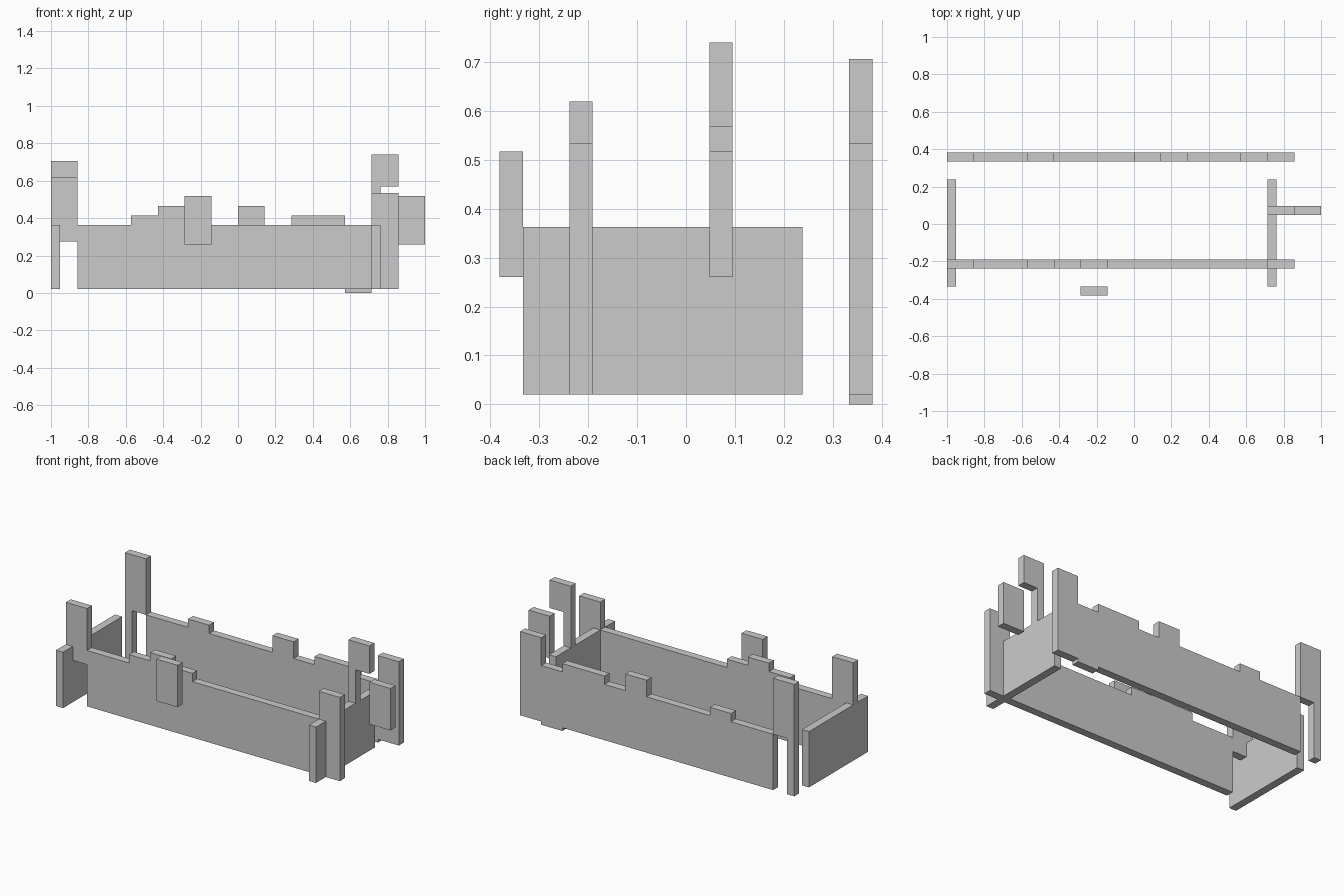
import bpy
import bmesh

if "Cube" in bpy.data.objects:
    bpy.data.objects.remove(bpy.data.objects["Cube"])

U = 1 / 7          # horizontal module
T = U / 3          # panel thickness
B, W = 0.02, 0.362  # bottom and top of the walls
LOW, HIGH, TOWER = 0.413, 0.464, 0.533


def panel(name, outline, y):
    """Extrude an x-z outline (x in modules) from y to y + T."""
    bm = bmesh.new()
    face = bm.faces.new([bm.verts.new((x * U, y, z)) for x, z in outline])
    ext = bmesh.ops.extrude_face_region(bm, geom=[face])
    verts = [v for v in ext["geom"] if isinstance(v, bmesh.types.BMVert)]
    bmesh.ops.translate(bm, verts=verts, vec=(0, T, 0))
    bmesh.ops.recalc_face_normals(bm, faces=bm.faces)
    mesh = bpy.data.meshes.new(name)
    bm.to_mesh(mesh)
    bm.free()
    obj = bpy.data.objects.new(name, mesh)
    bpy.context.collection.objects.link(obj)
    return obj


def box(name, lo, hi):
    bpy.ops.mesh.primitive_cube_add(size=1, location=[(a + b) / 2 for a, b in zip(lo, hi)])
    obj = bpy.context.object
    obj.name = name
    obj.scale = [b - a for a, b in zip(lo, hi)]
    return obj


def wall(name, steps, y, foot=()):
    """Wall whose top follows raised steps (x0, x1, z), listed right to left."""
    outline = [(-6, B), *foot, (6, B)]
    z_last, x_last = None, 6
    for x0, x1, z in steps:
        outline += [(x1, z), (x0, z)]
    # drop doubled points where neighbouring steps meet at one height
    clean = [p for i, p in enumerate(outline) if p != outline[i - 1]]
    return panel(name, clean, y)


# Front wall with stepped battlements and right tower
wall("front_wall", [(5, 6, TOWER), (-1, 5, W), (-2, -1, LOW), (-3, -2, HIGH),
                    (-4, -3, LOW), (-6, -4, W)], -5 * T)
box("front_left_tower", (-1, -5 * T, 0.276), (-6 * U, -4 * T, 0.619))

# Back wall with a small foot under its right part
wall("back_wall", [(5, 6, TOWER), (4, 5, W), (2, 4, LOW), (1, 2, W), (0, 1, HIGH),
                   (-3, 0, W), (-4, -3, LOW), (-6, -4, W)], 7 * T,
     foot=[(4, B), (4, 0), (5, 0), (5, B)])

# Back left tower on a thin stem
panel("back_left_tower", [(-7, B), (-7 + 1 / 3, B), (-7 + 1 / 3, W), (-6, W),
                          (-6, 0.705), (-7, 0.705)], 7 * T)

# Side walls
for name, x in (("left_wall", -1), ("right_wall", 5 * U)):
    box(name, (x, -7 * T, B), (x + T, 5 * T, W))

# Flag-shaped tower standing on the right wall
panel("right_tower", [(5, W), (5 + 1 / 3, W), (5 + 1 / 3, 0.568), (6, 0.568),
                      (6, 0.739), (5, 0.739)], T)

# Detached plates outside the walls
for name, x, y in (("front_plate", -2 * U, -8 * T), ("right_plate", 6 * U, T)):
    box(name, (x, y, 0.26), (x + U, y + T, 0.517))
